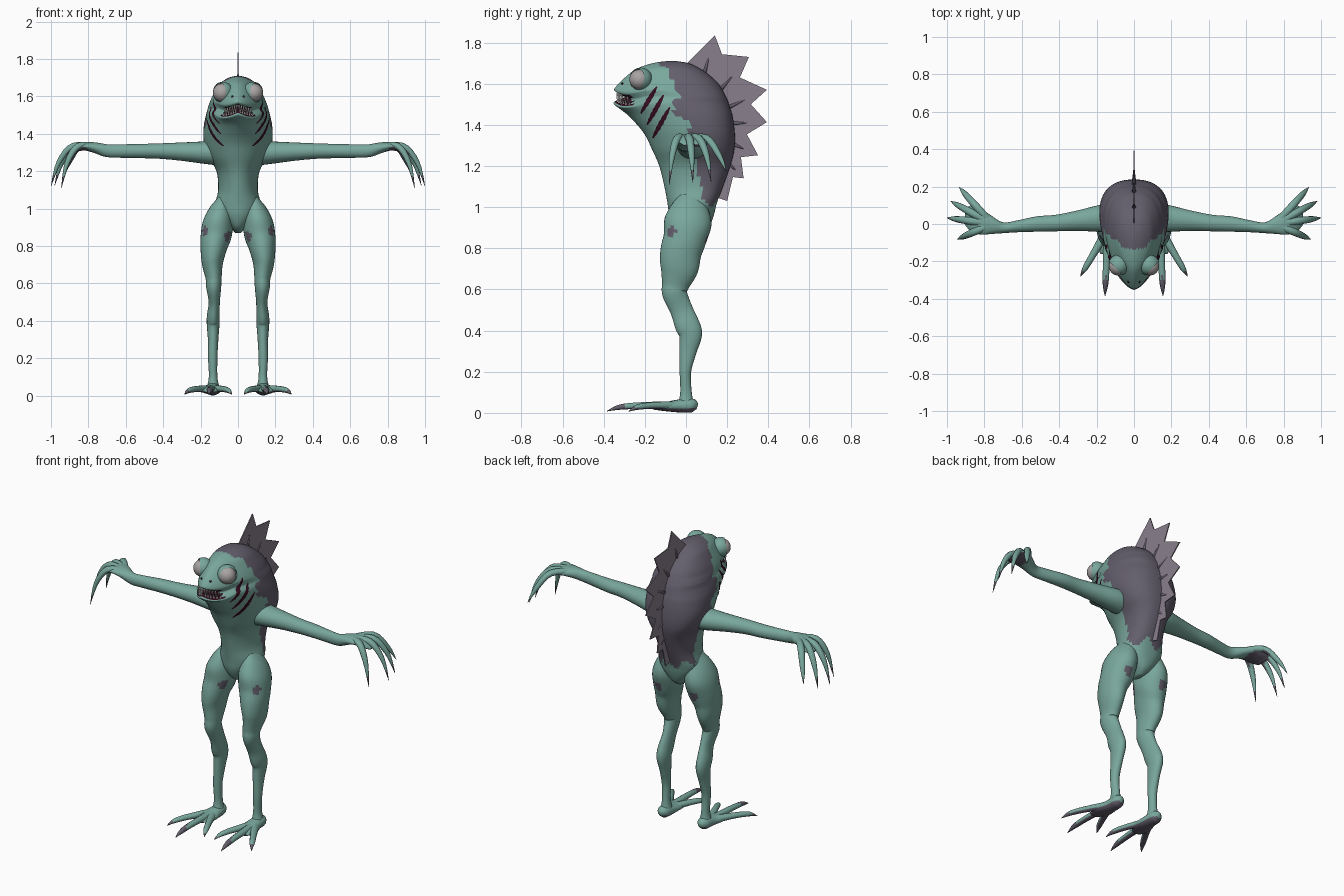
import bpy, bmesh, math
from mathutils import Vector
from mathutils.bvhtree import BVHTree

cube = bpy.data.objects.get("Cube")
if cube:
    bpy.data.objects.remove(cube)


def material(name, colour):
    m = bpy.data.materials.new(name)
    m.use_nodes = True
    m.diffuse_color = (*colour, 1)
    m.node_tree.nodes["Principled BSDF"].inputs["Base Color"].default_value = (*colour, 1)
    return m


SKIN = material("teal_skin", (.19, .385, .33))
HIDE = material("grey_hide", (.125, .112, .15))
FIN = material("pale_fin", (.25, .21, .26))
EYE = material("eye_grey", (.40, .37, .37))
DARK = material("dark_maroon", (.035, .004, .014))
TOOTH = material("tooth_white", (.8, .8, .76))


def finish(name, bm, mats, rule=None, mirror=False, smooth=True):
    """Turn a bmesh into an object, colouring faces by a rule."""
    bmesh.ops.recalc_face_normals(bm, faces=bm.faces)
    if rule:
        for f in bm.faces:
            f.material_index = rule(f.calc_center_median(), f.normal)
    mesh = bpy.data.meshes.new(name)
    bm.to_mesh(mesh)
    bm.free()
    for m in mats:
        mesh.materials.append(m)
    if smooth:
        mesh.shade_smooth()
    ob = bpy.data.objects.new(name, mesh)
    bpy.context.collection.objects.link(ob)
    if mirror:
        ob.modifiers.new("Mirror", 'MIRROR').use_clip = False
        ob.modifiers["Mirror"].use_mirror_merge = False
    return ob


def spline(rows, steps):
    """Smoothly interpolate rows of numbers."""
    out = []
    for i in range(len(rows) - 1):
        a, b, c, d = (rows[max(0, min(len(rows) - 1, i + j))] for j in (-1, 0, 1, 2))
        for k in range(steps):
            t = k / steps
            out.append([q + .5 * t * (r - p + t * (2*p - 5*q + 4*r - s + t * (3*(q - r) + s - p)))
                        for p, q, r, s in zip(a, b, c, d)])
    return out + [list(rows[-1])]


def skin_rings(bm, rings):
    loops = [[bm.verts.new(p) for p in ring] for ring in rings]
    n = len(loops[0])
    for a, b in zip(loops, loops[1:]):
        for i in range(n):
            j = (i + 1) % n
            bm.faces.new((a[i], a[j], b[j], b[i]))
    bm.faces.new(loops[0])
    bm.faces.new(loops[-1])


def tube(bm, rows, side, steps=4, sides=16):
    """Loft ellipses along a path; rows are x, y, z, radius along side, other radius."""
    rows = spline(rows, steps)
    pts = [Vector(r[:3]) for r in rows]
    side = Vector(side).normalized()
    rings = []
    for i, r in enumerate(rows):
        along = pts[min(i + 1, len(pts) - 1)] - pts[max(i - 1, 0)]
        up = along.cross(side).normalized()
        angles = [math.tau * k / sides for k in range(sides)]
        rings.append([pts[i] + side * r[3] * math.cos(a) + up * r[4] * math.sin(a) for a in angles])
    skin_rings(bm, rings)


# Head and torso: z, front y, back y, half width
BODY = [(.87, .0, .07, .015), (.90, -.05, .11, .045), (.96, -.08, .135, .10),
        (1.02, -.09, .15, .122), (1.10, -.105, .18, .106), (1.20, -.13, .215, .115),
        (1.28, -.165, .235, .16), (1.36, -.205, .237, .184), (1.44, -.275, .227, .183),
        (1.48, -.325, .215, .176), (1.505, -.352, .207, .17), (1.52, -.335, .202, .166),
        (1.535, -.30, .195, .162), (1.555, -.325, .185, .156), (1.57, -.35, .177, .15),
        (1.60, -.327, .157, .138), (1.64, -.285, .115, .115), (1.675, -.235, .065, .09),
        (1.70, -.16, .01, .05), (1.71, -.09, -.05, .01)]


def power(v, e):
    return math.copysign(abs(v) ** e, v)


def body_ring(row, sides=56):
    z, front, back, w = row
    mid = back - .4 * (back - front)
    blend = max(0, min(1, (z - 1.25) / .2))
    ring = []
    for k in range(sides):
        a = math.tau * k / sides
        c, s = math.cos(a), math.sin(a)
        e = 2 / (2 - .4 * blend) if s < 0 else 2 / 2.4
        depth = mid - front if s < 0 else back - mid
        ring.append((w * power(c, e), mid + depth * power(s, e), z))
    return ring


# Front limit of the grey back, by height
EDGE = [(1.0, .12), (1.06, .07), (1.15, .06), (1.3, .03), (1.42, .0), (1.47, -.06),
        (1.58, -.05), (1.65, -.07), (1.69, -.13), (1.8, -.13)]


def body_colour(c, n):
    if 1.512 < c.z < 1.558 and c.y < -.262:
        return 2
    jag = .012 * math.sin(c.z * 95) + .01 * math.sin(c.z * 41 + 7 * abs(c.x))
    if c.z < 1.03 + .03 * math.sin(c.x * 55):
        return 0
    for (z0, y0), (z1, y1) in zip(EDGE, EDGE[1:]):
        if z0 <= c.z < z1:
            return int(c.y > y0 + (y1 - y0) * (c.z - z0) / (z1 - z0) + jag)
    return 0


bm = bmesh.new()
skin_rings(bm, [body_ring(r) for r in spline(BODY, 4)])
body = finish("head_and_torso", bm, [SKIN, HIDE, DARK], body_colour)
# Bend the corners of the mouth downward
for v in body.data.vertices:
    reach = max(0, min(1, (-.2 - v.co.y) / .12))
    v.co.z -= .45 * abs(v.co.x) * reach * math.exp(-((v.co.z - 1.53) / .05) ** 2)
surface = BVHTree.FromPolygons([v.co for v in body.data.vertices],
                               [p.vertices for p in body.data.polygons])

# Legs with grey spots on the thighs
LEG = [(.085, .03, 1.06, .02, .05), (.095, .02, 1.0, .06, .09), (.108, .01, .93, .08, .115),
       (.117, -.005, .85, .083, .105), (.13, -.025, .78, .07, .1), (.137, -.033, .7, .055, .092),
       (.13, -.052, .62, .042, .066), (.13, -.055, .58, .04, .06), (.127, -.022, .5, .03, .055),
       (.132, .005, .43, .034, .06), (.133, .022, .38, .034, .056), (.133, .01, .3, .028, .042),
       (.135, -.003, .2, .025, .028), (.133, .0, .1, .023, .028), (.133, .0, .04, .035, .04)]
SPOTS = [Vector(p) for p in ((.178, -.075, .88), (.05, -.07, .85), (.12, .095, .84))]
bm = bmesh.new()
tube(bm, LEG, (1, 0, 0), 5, 32)
finish("legs", bm, [SKIN, HIDE],
       lambda c, n: int(min((c - s).length for s in SPOTS) < .027), True)


def digits(name, root, tips, heights, radii, rule):
    """Clawed fingers or toes fanning out from a root."""
    bm = bmesh.new()
    root = Vector(root)
    for tip in map(Vector, tips):
        rows = []
        for t, h, r in zip((0, .5, .82, 1), heights, radii):
            p = root.lerp(tip, t)
            rows.append((p.x, p.y, tip.z if t == 1 else h, r, r * .9))
        d = tip - root
        tube(bm, rows, (-d.y, d.x, 0), 4, 10)
    finish(name, bm, [SKIN, HIDE], rule, True)


# Feet
bm = bmesh.new()
tube(bm, [(.135, .055, .03, .012, .014), (.135, .03, .036, .035, .034), (.135, -.03, .034, .042, .032),
          (.143, -.1, .03, .055, .022), (.15, -.16, .026, .03, .01)], (1, 0, 0))
finish("feet", bm, [SKIN, HIDE], lambda c, n: int(n.z < -.5), True)
digits("toes", (.14, -.03, .035), [(.287, -.28, .006), (.155, -.385, .008), (.033, -.28, .006)],
       (.035, .036, .028, 0), (.026, .019, .015, .001),
       lambda c, n: int(n.z < -.35 or (c - Vector((.14, -.03, 0))).length > .26))

# Arms and palms
ARM = [(.10, .03, 1.30, .075, .07), (.18, .03, 1.30, .072, .06), (.3, .018, 1.305, .055, .049),
       (.42, .005, 1.308, .044, .041), (.52, .0, 1.308, .041, .038), (.62, -.012, 1.308, .032, .036),
       (.70, -.02, 1.31, .029, .034), (.76, -.005, 1.325, .048, .029), (.82, .013, 1.333, .07, .022),
       (.87, .03, 1.318, .07, .016), (.9, .035, 1.30, .045, .008)]
bm = bmesh.new()
tube(bm, ARM, (0, 1, 0), 4, 24)
finish("arms", bm, [SKIN, HIDE], lambda c, n: int(c.x > .8 and n.z < -.4), True)
digits("fingers", (.76, .0, 1.33),
       [(.935, .197, 1.17), (.98, .122, 1.125), (1.0, .033, 1.12), (.945, -.082, 1.11)],
       (1.33, 1.335, 1.25, 0), (.02, .02, .015, .001),
       lambda c, n: int(c.z < 1.19 or (n.z < -.6 and c.x > .84)))

# Eyes with lids
look = Vector((.72, -.69, .05)).normalized()
for name, centre, r, mat in (("eyes", (.085, -.226, 1.62), .049, EYE),
                             ("eyelids", (.081, -.22, 1.622), .056, SKIN)):
    bm = bmesh.new()
    bmesh.ops.create_uvsphere(bm, u_segments=32, v_segments=20, radius=r)
    bmesh.ops.rotate(bm, verts=bm.verts, matrix=look.to_track_quat('Z', 'Y').to_matrix())
    if name == "eyelids":
        bm.normal_update()
        bmesh.ops.delete(bm, geom=[f for f in bm.faces if f.normal.dot(look) > .45], context='FACES')
    bmesh.ops.translate(bm, verts=bm.verts, vec=centre)
    finish(name, bm, [mat], None, True)

# Teeth in two rows round the mouth
bm = bmesh.new()
for i in range(6):
    for way, shift in ((-1, 0), (1, .006)):
        x = .006 + i * .0125 + shift
        y = -.022 - .315 * (1 - (x / .165) ** 1.6) ** .625
        z = 1.535 - .28 * x - way * .021
        tube(bm, [(x, y + .003, z, .006, .006), (x, y, z + way * .03, .0006, .0006)], (1, 0, 0), 1, 6)
finish("teeth", bm, [TOOTH], None, True, False)

# Nostrils
bm = bmesh.new()
bmesh.ops.create_icosphere(bm, subdivisions=2, radius=.006)
hit = surface.ray_cast(Vector((.03, -1, 1.6)), Vector((0, 1, 0)))[0]
bmesh.ops.translate(bm, verts=bm.verts, vec=hit)
finish("nostrils", bm, [DARK], None, True)

# Gill slashes laid on the sides of the head
bm = bmesh.new()
for y0, z0, y1, z1 in ((-.218, 1.455, -.14, 1.585), (-.187, 1.40, -.107, 1.545), (-.16, 1.335, -.077, 1.485)):
    strip = []
    d = Vector((0, y1 - y0, z1 - z0))
    across = Vector((0, -d.z, d.y)).normalized()
    for k in range(13):
        t = k / 12
        half = .0125 * math.sin(math.pi * (.04 + .92 * t)) ** .6 * (1 - .2 * (k % 2))
        row = []
        for side in (-1, 0, 1):
            p = Vector((.5, y0, z0)) + d * t + across * half * side
            hit = surface.ray_cast(p, Vector((-1, 0, 0)))[0]
            row.append(bm.verts.new(hit + Vector((.003, -.002, 0))))
        strip.append(row)
    for a, b in zip(strip, strip[1:]):
        for j in (0, 1):
            bm.faces.new((a[j], b[j], b[j + 1], a[j + 1]))
finish("gills", bm, [DARK], None, True)

# Jagged fin along the back
TIPS = [(.14, 1.835), (.306, 1.73), (.393, 1.57), (.393, 1.413), (.35, 1.252), (.28, 1.14), (.2, 1.03)]
NOTCHES = [(.175, 1.743), (.262, 1.63), (.315, 1.5), (.296, 1.354), (.267, 1.243), (.228, 1.146)]
ROOT = [(.14, 1.05), (.17, 1.2), (.18, 1.4), (.11, 1.55), (-.02, 1.66), (-.005, 1.69)]
outline = [p for pair in zip(TIPS, NOTCHES) for p in pair] + [TIPS[-1]] + ROOT
bm = bmesh.new()
face = bm.faces.new([bm.verts.new((-.003, y, z)) for y, z in outline])
grown = bmesh.ops.extrude_face_region(bm, geom=[face])["geom"]
bmesh.ops.translate(bm, verts=[g for g in grown if isinstance(g, bmesh.types.BMVert)], vec=(.006, 0, 0))
finish("back_fin", bm, [FIN], None, False, False)

# Short spines at the foot of the fin
bm = bmesh.new()
core = Vector((0, .02, 1.4))
for y, z in TIPS[:-1]:
    tip = Vector((0, y, z))
    hit = surface.ray_cast(tip, (core - tip).normalized())[0]
    end = hit.lerp(tip, .45)
    base = hit.lerp(core, .1)
    tube(bm, [(*base, .013, .013), (*end, .002, .002)], (1, 0, 0), 2, 8)
finish("fin_spines", bm, [HIDE])
